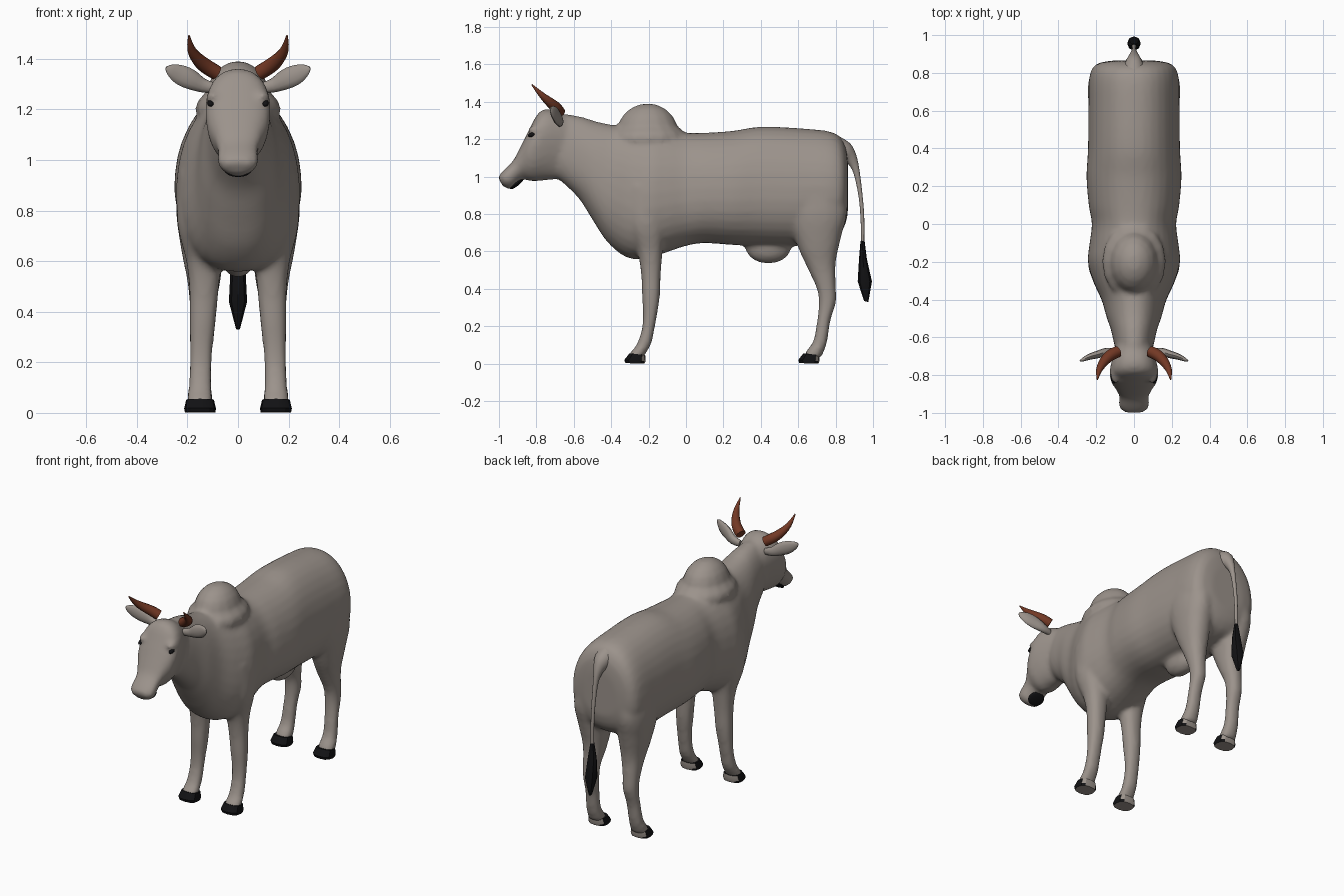
import bpy, bmesh, math
from mathutils import Vector, Matrix

if "Cube" in bpy.data.objects:
    bpy.data.objects.remove(bpy.data.objects["Cube"])


def material(name, rgb):
    m = bpy.data.materials.new(name)
    m.diffuse_color = (*rgb, 1)
    m.use_nodes = True
    m.node_tree.nodes["Principled BSDF"].inputs["Base Color"].default_value = m.diffuse_color
    return m


HIDE = material("grey_hide", (0.33, 0.29, 0.26))
BLACK = material("black", (0.006, 0.006, 0.007))
HORN = material("brown_horn", (0.17, 0.04, 0.018))
WHITE = material("white", (0.75, 0.72, 0.70))


def spline(rows, n):
    """Smoothly interpolate rows of numbers, n steps per span."""
    out = []
    for i in range(len(rows) - 1):
        a, b = rows[max(i - 1, 0)], rows[i]
        c, d = rows[i + 1], rows[min(i + 2, len(rows) - 1)]
        for j in range(n):
            t = j / n
            out.append([0.5 * (2 * q + (r - p) * t + (2 * p - 5 * q + 4 * r - s) * t * t
                               + (3 * q - p - 3 * r + s) * t ** 3)
                        for p, q, r, s in zip(a, b, c, d)])
    return out + [list(rows[-1])]


def skin(bm, rings):
    """Bridge rings of points and cap both ends."""
    vs = [[bm.verts.new(p) for p in ring] for ring in rings]
    n = len(vs[0])
    for r0, r1 in zip(vs, vs[1:]):
        for i in range(n):
            bm.faces.new((r0[i], r0[(i + 1) % n], r1[(i + 1) % n], r1[i]))
    bm.faces.new(vs[0])
    bm.faces.new(vs[-1])


def power(v, p):
    return math.copysign(abs(v) ** p, v)


def loft(bm, rows, side=1, seg=24, n=4, taper=0.0, p=0.9):
    """Rows: x, first edge (y, z), opposite edge (y, z), half width."""
    rings = []
    for x, y0, z0, y1, z1, hw in spline(rows, n):
        ring = []
        for i in range(seg):
            a = 2 * math.pi * i / seg
            c, s = power(math.cos(a), p), power(math.sin(a), p)
            ring.append((side * x + hw * (1 - taper * c) * s,
                         (y0 + y1) / 2 + c * (y1 - y0) / 2,
                         (z0 + z1) / 2 + c * (z1 - z0) / 2))
        rings.append(ring)
    skin(bm, rings)


def tube(bm, rows, side=1, seg=12, n=3):
    """Rows: centre x, y, z, thickness radius, height radius."""
    pts = spline(rows, n)
    rings = []
    for i, (x, y, z, ru, rv) in enumerate(pts):
        t = Vector(pts[min(i + 1, len(pts) - 1)][:3]) - Vector(pts[max(i - 1, 0)][:3])
        u = t.cross(Vector((0, 0, 1))).normalized()
        v = u.cross(t).normalized()
        ring = []
        for k in range(seg):
            a = 2 * math.pi * k / seg
            q = Vector((x, y, z)) + u * ru * math.cos(a) + v * rv * math.sin(a)
            ring.append((side * q.x, q.y, q.z))
        rings.append(ring)
    skin(bm, rings)


def ball(bm, centre, radii, tilt=0.0):
    m = (Matrix.Translation(centre) @ Matrix.Rotation(tilt, 4, 'X')
         @ Matrix.Diagonal((*radii, 1)))
    bmesh.ops.create_uvsphere(bm, u_segments=16, v_segments=10, radius=1, matrix=m)


def finish(name, bm, *mats, angle=50):
    bmesh.ops.recalc_face_normals(bm, faces=bm.faces[:])
    me = bpy.data.meshes.new(name)
    bm.to_mesh(me)
    bm.free()
    for m in mats:
        me.materials.append(m)
    ob = bpy.data.objects.new(name, me)
    bpy.context.collection.objects.link(ob)
    bpy.ops.object.select_all(action='DESELECT')
    ob.select_set(True)
    bpy.context.view_layer.objects.active = ob
    bpy.ops.object.shade_smooth_by_angle(angle=math.radians(angle))
    return ob


# Torso and neck
bm = bmesh.new()
torso = [(.865, .80, .865, 1.08, .12), (.84, .72, .85, 1.17, .20),
         (.77, .66, .79, 1.235, .235), (.60, .63, .62, 1.258, .24),
         (.40, .63, .40, 1.267, .242), (.25, .635, .25, 1.245, .25),
         (.10, .645, .10, 1.235, .238), (0, .63, 0, 1.235, .222),
         (-.12, .59, -.10, 1.25, .235), (-.22, .56, -.18, 1.26, .243),
         (-.32, .57, -.28, 1.265, .215), (-.42, .65, -.38, 1.275, .17),
         (-.50, .77, -.48, 1.295, .145), (-.57, .88, -.56, 1.32, .12),
         (-.65, .96, -.66, 1.335, .10), (-.70, 1.0, -.72, 1.32, .08)]
loft(bm, [(0, *r) for r in torso], seg=32, taper=0.1)

# Head
head = [(-.62, 1.0, -.64, 1.32, .09), (-.70, .985, -.72, 1.36, .112),
        (-.76, .98, -.785, 1.345, .125), (-.82, .975, -.84, 1.25, .12),
        (-.87, .985, -.885, 1.16, .092), (-.90, .962, -.925, 1.085, .077),
        (-.93, .936, -.975, 1.035, .08), (-.97, .942, -1.0, 1.005, .06),
        (-.985, .96, -1.003, .99, .035)]
loft(bm, [(0, *r) for r in head], taper=-0.2)

# Hump and udder
ball(bm, (0, -.205, 1.235), (.13, .165, .157))
ball(bm, (0, -.20, 1.20), (.17, .21, .10))
ball(bm, (0, .44, .625), (.07, .125, .09))

# Legs and brows
front_leg = [(.14, -.33, .95, -.10, .95, .095), (.15, -.31, .75, -.11, .75, .09),
             (.135, -.26, .60, -.125, .60, .07), (.135, -.24, .48, -.135, .48, .058),
             (.14, -.235, .36, -.14, .36, .052), (.145, -.23, .26, -.155, .26, .046),
             (.148, -.237, .18, -.17, .18, .044), (.15, -.265, .10, -.185, .11, .046),
             (.15, -.298, .06, -.215, .055, .05), (.15, -.31, .035, -.23, .03, .052)]
hind_leg = [(.13, .52, 1.0, .84, 1.02, .10), (.145, .54, .80, .862, .82, .10),
            (.14, .60, .62, .83, .68, .085), (.135, .655, .50, .80, .54, .065),
            (.14, .70, .40, .80, .42, .05), (.14, .71, .32, .802, .33, .046),
            (.145, .70, .22, .772, .23, .042), (.15, .68, .12, .755, .12, .044),
            (.15, .645, .07, .735, .06, .05), (.15, .63, .035, .72, .03, .052)]
for s in (-1, 1):
    loft(bm, front_leg, s)
    loft(bm, hind_leg, s)
    ball(bm, (s * .097, -.80, 1.25), (.03, .045, .025))

# Fuse everything into one soft skin
body = finish("body", bm, HIDE)
rm = body.modifiers.new("fuse", 'REMESH')
rm.mode = 'VOXEL'
rm.voxel_size = 0.014
rm.use_smooth_shade = True
sm = body.modifiers.new("soften", 'SMOOTH')
sm.factor = 0.5
sm.iterations = 5
for mod in ("fuse", "soften"):
    bpy.ops.object.modifier_apply(modifier=mod)

# Hooves: dark walls, pale sole and heel
for name, y in (("front", -.33), ("hind", .60)):
    for s, label in ((-1, "left"), (1, "right")):
        bm = bmesh.new()
        loft(bm, [(.15, y + .028, .056, y + .112, .046, .055),
                  (.15, y, .02, y + .114, .014, .063),
                  (.15, y + .006, .003, y + .108, .001, .06)], s, seg=12, n=1, p=.75)
        bmesh.ops.recalc_face_normals(bm, faces=bm.faces[:])
        for f in bm.faces:
            f.material_index = 1 if f.normal.z < -.8 or f.normal.y > .75 else 0
        finish(f"{name}_hoof_{label}", bm, BLACK, HIDE, angle=30)

# Ears, horns, eyes and nostrils
ear = [(.09, -.675, 1.285, .015, .02), (.14, -.675, 1.295, .02, .028),
       (.19, -.69, 1.32, .02, .04), (.235, -.703, 1.34, .016, .038),
       (.27, -.718, 1.357, .01, .022), (.285, -.725, 1.365, .003, .005)]
horn = [(.085, -.675, 1.345, .03, .03), (.125, -.695, 1.37, .03, .03),
        (.16, -.73, 1.40, .025, .025), (.185, -.775, 1.44, .016, .016),
        (.194, -.825, 1.493, .003, .003)]
for s, label in ((-1, "left"), (1, "right")):
    bm = bmesh.new()
    tube(bm, ear, s)
    finish("ear_" + label, bm, HIDE)
    bm = bmesh.new()
    tube(bm, horn, s)
    finish("horn_" + label, bm, HORN)
    bm = bmesh.new()
    ball(bm, (s * .108, -.822, 1.225), (.014, .024, .012), 0.3)
    finish("eye_" + label, bm, BLACK)
    bm = bmesh.new()
    ball(bm, (s * .045, -.978, .998), (.012, .012, .008))
    finish("nostril_" + label, bm, WHITE)

# Mouth
bm = bmesh.new()
ball(bm, (0, -.905, .962), (.055, .045, .012), math.radians(38))
finish("mouth", bm, BLACK)

# Tail and its tuft
bm = bmesh.new()
loft(bm, [(0, .82, 1.10, .82, 1.215, .06), (0, .85, 1.08, .875, 1.18, .045),
          (0, .865, 1.07, .905, 1.13, .03), (0, .895, 1.02, .925, 1.05, .016),
          (0, .922, .90, .944, .90, .012), (0, .933, .78, .953, .78, .011),
          (0, .937, .64, .953, .64, .01)], seg=12, p=1)
finish("tail", bm, HIDE)
bm = bmesh.new()
loft(bm, [(0, .933, .655, .955, .655, .012), (0, .925, .56, .967, .56, .03),
          (0, .918, .44, .994, .44, .036), (0, .952, .335, .975, .33, .008)],
     seg=8, n=1, p=1)
finish("tail_tuft", bm, BLACK, angle=40)
